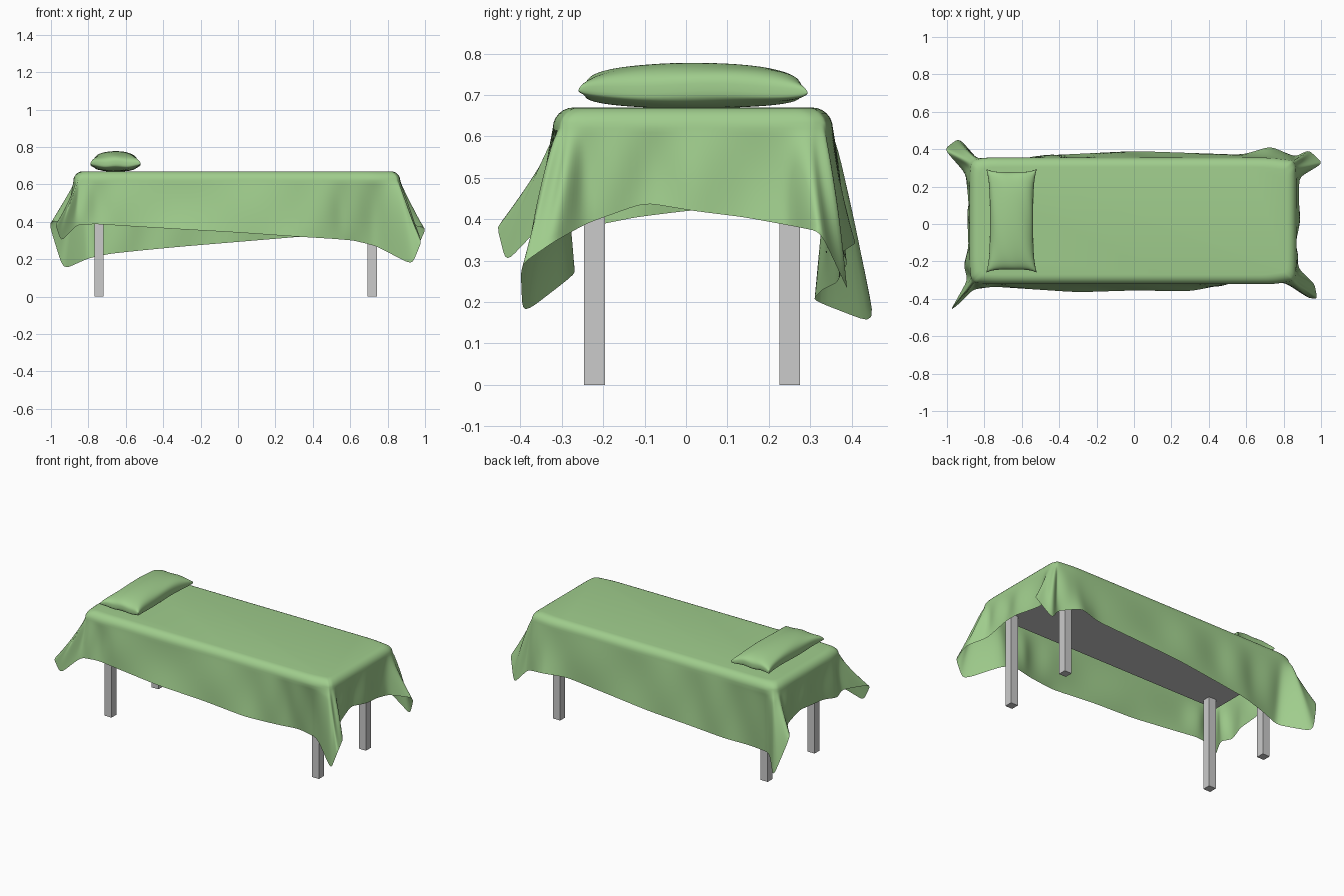
import bpy, bmesh, math

if "Cube" in bpy.data.objects:
    bpy.data.objects.remove(bpy.data.objects["Cube"])

green = bpy.data.materials.new("green_cloth")
green.diffuse_color = (0.35, 0.61, 0.265, 1)
green.use_nodes = True
green.node_tree.nodes["Principled BSDF"].inputs["Base Color"].default_value = green.diffuse_color


def finish(name, bm, smooth=False, mat=None):
    bmesh.ops.recalc_face_normals(bm, faces=bm.faces)
    for f in bm.faces:
        f.smooth = smooth
    me = bpy.data.meshes.new(name)
    bm.to_mesh(me)
    bm.free()
    ob = bpy.data.objects.new(name, me)
    bpy.context.collection.objects.link(ob)
    if mat:
        me.materials.append(mat)
    return ob


def box(name, x, y, z):
    bm = bmesh.new()
    bmesh.ops.create_cube(bm, size=1)
    for v in bm.verts:
        v.co = [a + (c + 0.5) * (b - a) for c, (a, b) in zip(v.co, (x, y, z))]
    return finish(name, bm)


# bed base and four legs
CX, CY = -0.015, 0.015
box("bed_base", (CX - 0.82, CX + 0.82), (CY - 0.295, CY + 0.295), (0.58, 0.645))
for fx, sx in (("left", -1), ("right", 1)):
    for fy, sy in (("front", -1), ("back", 1)):
        x, y = CX + 0.002 + sx * 0.73, CY + sy * 0.236
        box(f"{fy}_{fx}_leg", (x - 0.025, x + 0.025), (y - 0.025, y + 0.025), (0, 0.6))

# hem of the draped sheet, side by side, counter-clockwise from above
HEM = {
    "front": [(-0.86, -0.35, 0.385), (-0.75, -0.335, 0.388), (-0.6, -0.345, 0.378),
              (-0.3, -0.365, 0.36), (0, -0.355, 0.343), (0.3, -0.36, 0.322),
              (0.5, -0.32, 0.31), (0.62, -0.28, 0.30), (0.74, -0.265, 0.27), (0.93, -0.395, 0.17)],
    "right": [(0.98, -0.40, 0.29), (0.965, -0.32, 0.345), (0.88, -0.24, 0.39), (0.865, -0.1, 0.44),
              (0.89, 0.02, 0.42), (0.88, 0.14, 0.405), (0.885, 0.25, 0.385), (1.01, 0.325, 0.37)],
    "back": [(0.935, 0.395, 0.22), (0.86, 0.36, 0.31), (0.73, 0.415, 0.345), (0.58, 0.37, 0.34),
             (0.3, 0.38, 0.318), (0, 0.39, 0.293), (-0.3, 0.375, 0.268), (-0.52, 0.365, 0.247),
             (-0.68, 0.33, 0.23), (-0.80, 0.305, 0.205), (-0.935, 0.46, 0.145)],
    "left": [(-1.015, 0.40, 0.405), (-0.90, 0.27, 0.40), (-0.885, 0.12, 0.43), (-0.89, 0, 0.42),
             (-0.885, -0.12, 0.405), (-0.91, -0.22, 0.385), (-0.89, -0.30, 0.40),
             (-0.98, -0.46, 0.395), (-0.945, -0.435, 0.295)],
}
X0, X1, Y0, Y1, TOP, R, FILLET = -0.88, 0.868, -0.322, 0.355, 0.67, 0.05, 0.06


def dense_loop(pts, passes, per=8):
    out = []
    for i, p in enumerate(pts):
        q = pts[(i + 1) % len(pts)]
        out += [[a + (b - a) * k / per for a, b in zip(p, q)] for k in range(per)]
    for _ in range(passes):
        n = len(out)
        out = [[(a + 2 * b + c) / 4 for a, b, c in zip(out[i - 1], out[i], out[(i + 1) % n])]
               for i in range(n)]
    return out


# bed edge under each hem point: nearest point of a rectangle with rounded corners
rim_pts, hem_pts = [], []
for side, pts in HEM.items():
    for p in pts:
        x, y = p[:2]
        if side in ("left", "right"):
            x = min(x, X0) if side == "left" else max(x, X1)
        else:
            y = min(y, Y0) if side == "front" else max(y, Y1)
        qx = min(max(x, X0 + FILLET), X1 - FILLET)
        qy = min(max(y, Y0 + FILLET), Y1 - FILLET)
        d = math.hypot(x - qx, y - qy)
        rim_pts.append((qx + (x - qx) / d * FILLET, qy + (y - qy) / d * FILLET))
        hem_pts.append(p)
rim, hem = dense_loop(rim_pts, 8), dense_loop(hem_pts, 3)
N = len(rim)
mx, my = (X0 + X1) / 2, (Y0 + Y1) / 2
hx, hy = (X1 - X0) / 2, (Y1 - Y0) / 2

# draped sheet: flat top, rounded edge, hanging skirt
bm = bmesh.new()
rings = []
for k in range(7):
    a = k / 6 * math.pi / 2
    d = R * (1 - math.sin(a))
    z = TOP - R * (1 - math.cos(a))
    rings.append([bm.verts.new((mx + (x - mx) * (1 - d / hx), my + (y - my) * (1 - d / hy), z))
                  for x, y in rim])
STEPS = 16
for k in range(1, STEPS + 1):
    s = k / STEPS
    ring = []
    for i in range(N):
        (x, y), (px, py, pz) = rim[i], hem[i]
        w = s ** (0.3 + 2.2 * pz)
        a, b = rim[i - 1], rim[(i + 1) % N]
        tx, ty = b[0] - a[0], b[1] - a[1]
        l = math.hypot(tx, ty) or 1
        bump = 0.007 * math.sin(math.pi * s) * math.sin(i * 0.45 + 1.3 * math.sin(i * 0.13))
        ring.append(bm.verts.new((x + (px - x) * w + ty / l * bump,
                                  y + (py - y) * w - tx / l * bump,
                                  TOP - R + (pz - TOP + R) * s)))
    rings.append(ring)
bm.faces.new(rings[0])
for r, q in zip(rings, rings[1:]):
    for i in range(N):
        j = (i + 1) % N
        bm.faces.new((r[i], q[i], q[j], r[j]))
finish("sheet", bm, True, green)

# pillow: two puffed grids sewn along a pinched seam
bm = bmesh.new()
for h in (0.070, -0.040):
    made = bmesh.ops.create_grid(bm, x_segments=32, y_segments=44, size=1)["verts"]
    for v in made:
        u, w = math.sin(v.co.x * math.pi / 2), math.sin(v.co.y * math.pi / 2)
        puff = max(0, (1 - u * u) * (1 - w * w))
        puff = puff ** 0.3 if puff > 1e-6 else 0
        v.co = (-0.655 + 0.135 * u * (1 - 0.14 * (1 - w ** 4)),
                0.017 + 0.277 * w * (1 - 0.06 * (1 - u ** 4)),
                0.708 + h * puff + 0.004 * math.sin(7 * u + 5 * w) * (1 - puff))
bmesh.ops.remove_doubles(bm, verts=bm.verts, dist=0.0002)
finish("pillow", bm, True, green)
